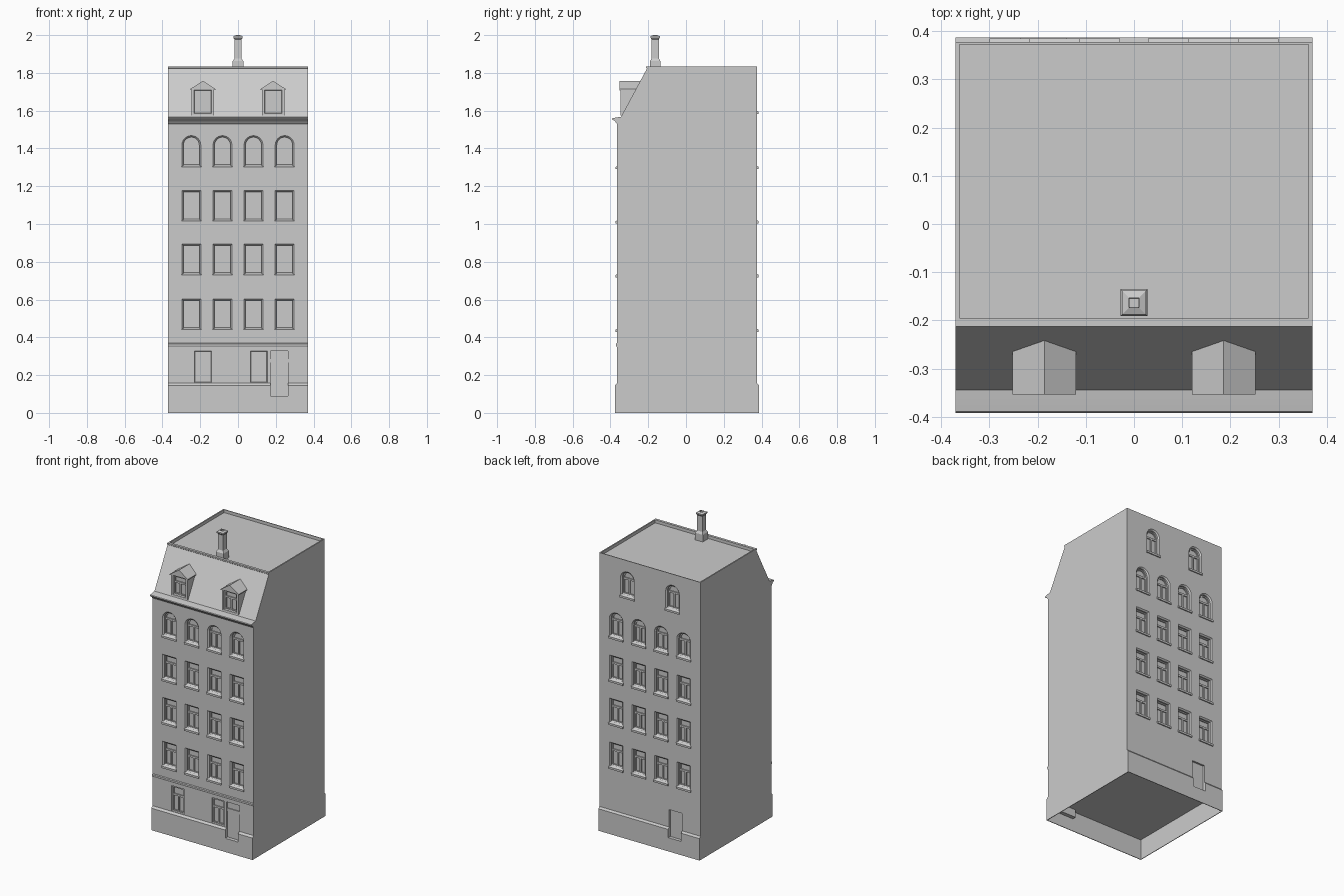
import bpy, bmesh, math
from mathutils import Matrix, Vector

if "Cube" in bpy.data.objects:
    bpy.data.objects.remove(bpy.data.objects["Cube"])

GREY = bpy.data.materials.new("light_grey")
GREY.diffuse_color = (0.6, 0.6, 0.6, 1)
GREY.use_nodes = True
GREY.node_tree.nodes["Principled BSDF"].inputs["Base Color"].default_value = GREY.diffuse_color
FRONT, BACK, HALF = -0.365, 0.377, 0.37


def box(bm, x0, x1, y0, y1, z0, z1):
    m = Matrix.Translation(((x0 + x1) / 2, (y0 + y1) / 2, (z0 + z1) / 2))
    bmesh.ops.create_cube(bm, size=1, matrix=m @ Matrix.Diagonal((x1 - x0, y1 - y0, z1 - z0, 1)))


def loft(bm, loops, ring=False):
    """Skin closed loops of points; cap the ends, or join last to first."""
    rows = [[bm.verts.new(p) for p in lp] for lp in loops]
    n = len(rows[0])
    pairs = list(zip(rows, rows[1:])) + ([(rows[-1], rows[0])] if ring else [])
    faces = [bm.faces.new((a[i], a[(i + 1) % n], b[(i + 1) % n], b[i]))
             for a, b in pairs for i in range(n)]
    if not ring:
        faces += [bm.faces.new(rows[0]), bm.faces.new(rows[-1])]
    bmesh.ops.recalc_face_normals(bm, faces=faces)


def prism(bm, yz, x0, x1):
    loft(bm, [[(x, y, z) for y, z in yz] for x in (x0, x1)])


def finish(bm, name, smooth=False):
    me = bpy.data.meshes.new(name)
    bm.to_mesh(me)
    bm.free()
    me.materials.append(GREY)
    ob = bpy.data.objects.new(name, me)
    bpy.context.collection.objects.link(ob)
    if smooth:
        bpy.ops.object.select_all(action='DESELECT')
        ob.select_set(True)
        bpy.context.view_layer.objects.active = ob
        bpy.ops.object.shade_smooth_by_angle(angle=math.radians(40))
    return ob


def cut(ob, bm):
    cutter = finish(bm, "cutter")
    cutter.hide_render = True
    mod = ob.modifiers.new("cut", 'BOOLEAN')
    mod.operation, mod.solver, mod.object = 'DIFFERENCE', 'EXACT', cutter
    bpy.context.view_layer.objects.active = ob
    bpy.ops.object.modifier_apply(modifier=mod.name)
    bpy.data.objects.remove(cutter)


def outline(x, z0, w, h, arched, inset):
    """Opening outline as (x, z) points, square or round topped."""
    r = w / 2 - inset
    pts = [(x - r, z0 + inset), (x + r, z0 + inset)]
    if arched:
        zc = z0 + h - w / 2
        pts += [(x + r * math.cos(a), zc + r * math.sin(a))
                for a in [math.pi * i / 12 for i in range(13)]]
    else:
        pts += [(x + r, z0 + h - inset), (x - r, z0 + h - inset)]
    return pts


cuts, frames, sills = bmesh.new(), bmesh.new(), bmesh.new()


def window(x, z0, w, h, y, s, arched=False, sill=True, into=None, depth=0.025):
    """Bevelled recess, T-barred frame and sill; s is the outward y direction."""
    def lp(d, inset):
        return [(px, y - s * d, pz) for px, pz in outline(x, z0, w, h, arched, inset)]
    b = 0.008 if sill else 0.003
    loft(cuts if into is None else into, [lp(-0.015, 0), lp(0, 0), lp(0.008, b), lp(depth, b)])
    f0, f1 = depth - 0.007, depth + 0.001
    loft(frames, [lp(f0, b), lp(f0, b + 0.007), lp(f1, b + 0.007), lp(f1, b)], ring=True)
    ya, yb = sorted((y - s * f0, y - s * f1))
    zt = z0 + h * 0.66
    r = w / 2 - b
    box(frames, x - r, x + r, ya, yb, zt - 0.006, zt + 0.006)
    box(frames, x - 0.005, x + 0.005, ya, yb, z0 + b, zt)
    if sill:
        ya, yb = sorted((y + s * 0.007, y - s * 0.02))
        loft(sills, [[(x + k * (w / 2 + 0.003), yy, zz) for yy, zz in (
            (y + s * 0.007, z0 - 0.012), (y + s * 0.007, z0 + 0.001),
            (y - s * 0.018, z0 + 0.012), (y - s * 0.018, z0 - 0.012))] for k in (-1, 1)])


# Main body: side profile pulled across the width
body_bm = bmesh.new()
prism(body_bm, [(-0.377, 0), (-0.377, 0.145), (FRONT, 0.157), (FRONT, 1.53), (-0.345, 1.566),
                (-0.207, 1.822), (-0.212, 1.826), (-0.212, 1.835), (BACK, 1.835),
                (BACK, 0.157), (0.387, 0.145), (0.387, 0)], -HALF, HALF)
body = finish(body_bm, "building_body")

# Open underside and sunken flat roof
box(cuts, -0.366, 0.366, -0.373, 0.383, -0.1, 0.135)
cut(body, cuts)
cuts = bmesh.new()
box(cuts, -0.362, 0.362, -0.195, 0.372, 1.815, 1.9)

# Upper windows, front and back
for y, s in ((FRONT, -1), (BACK, 1)):
    for x in (-0.247, -0.082, 0.082, 0.247):
        for z in (0.44, 0.73, 1.015):
            window(x, z, 0.1, 0.163, y, s)
        window(x, 1.302, 0.1, 0.166, y, s, arched=True)
for x in (-0.165, 0.165):
    window(x, 1.595, 0.1, 0.166, BACK, 1, arched=True)

# Ground floor windows
for x in (-0.185, 0.11):
    window(x, 0.16, 0.09, 0.167, FRONT, -1, sill=False, depth=0.015)

# Doors, each with a sunken panel, step and transom
doors = bmesh.new()
for x, y, s, top in ((0.218, FRONT, -1, 0.327), (-0.188, BACK, 1, 0.272)):
    ya, yb = sorted((y + s * 0.03, y - s * 0.015))
    box(cuts, x - 0.047, x + 0.047, ya, yb, 0.09, top)
    ya, yb = sorted((y - s * 0.012, y - s * 0.017))
    box(doors, x - 0.052, x + 0.052, ya, yb, 0.084, top + 0.004)
    ya, yb = sorted((y + s * 0.0095, y - s * 0.016))
    box(doors, x - 0.052, x + 0.052, ya, yb, 0.084, 0.0905)
    for k in (-1, 1):
        box(doors, *sorted((x + k * 0.047, x + k * 0.052)), ya, yb, 0.084, 0.137)
    if s < 0:
        box(doors, x - 0.047, x + 0.047, y + 0.006, y + 0.014, 0.266, 0.284)
cut(body, cuts)
finish(doors, "doors")

# Front cornice
bm = bmesh.new()
prism(bm, [(-0.34, 1.53), (-0.365, 1.53), (-0.369, 1.533), (-0.373, 1.54), (-0.38, 1.547),
           (-0.389, 1.551), (-0.392, 1.556), (-0.389, 1.56), (-0.368, 1.564), (-0.34, 1.568)],
      -HALF, HALF)
finish(bm, "cornice", smooth=True)

# String course above the ground floor
bm = bmesh.new()
prism(bm, [(-0.36, 0.35), (-0.367, 0.35), (-0.371, 0.358), (-0.371, 0.366), (-0.36, 0.373)],
      -HALF, HALF)
finish(bm, "string_course")

# Dormers: cheeks with a window, gabled roof on top
for side, x in (("left", -0.186), ("right", 0.186)):
    bm = bmesh.new()
    gable = [(x - 0.06, 1.575), (x + 0.06, 1.575), (x + 0.06, 1.712), (x, 1.75), (x - 0.06, 1.712)]
    loft(bm, [[(px, y, pz) for px, pz in gable] for y in (-0.348, -0.215)])
    dormer = finish(bm, side + "_dormer")
    hole = bmesh.new()
    window(x, 1.585, 0.094, 0.125, -0.348, -1, sill=False, into=hole, depth=0.018)
    cut(dormer, hole)
    bm = bmesh.new()
    roof = [(x - 0.066, 1.708), (x, 1.75), (x + 0.066, 1.708), (x + 0.066, 1.715),
            (x, 1.758), (x - 0.066, 1.715)]
    loft(bm, [[(px, y, pz) for px, pz in roof] for y in (-0.353, -0.215)])
    finish(bm, side + "_dormer_roof")

finish(frames, "window_frames")
finish(sills, "window_sills")

# Chimney: stepped square stack with a sunken flue
bm = bmesh.new()
steps = [(0.028, 1.81), (0.028, 1.862), (0.019, 1.876), (0.019, 1.978), (0.025, 1.986),
         (0.025, 1.994), (0.010, 2.0), (0.009, 1.96)]
loft(bm, [[(a * r, -0.163 + b * r, z) for a, b in ((-1, -1), (1, -1), (1, 1), (-1, 1))]
          for r, z in steps])
finish(bm, "chimney")
